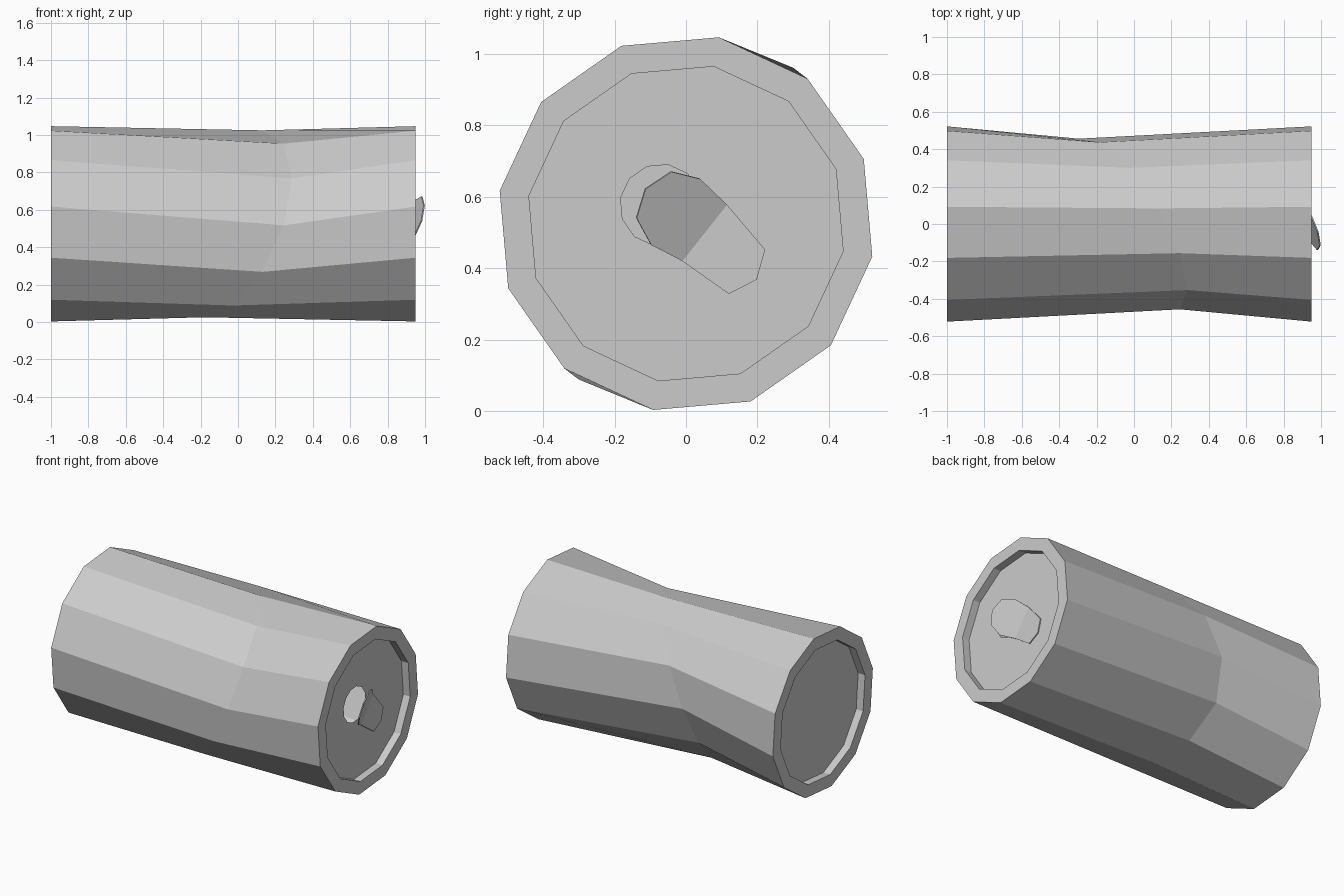
import bpy, bmesh
from math import radians, cos, sin
from mathutils import Vector

cube = bpy.data.objects.get("Cube")
if cube:
    bpy.data.objects.remove(cube, do_unlink=True)

metal = bpy.data.materials.new("grey_metal")
metal.use_nodes = True
grey = (0.6, 0.6, 0.6, 1)
metal.diffuse_color = grey
metal.node_tree.nodes["Principled BSDF"].inputs["Base Color"].default_value = grey

SIDES, START = 12, 20
AXIS_Z, RADIUS, INNER = 0.525, 0.53, 0.447
LEFT, RIGHT, DEPTH = 0.95, -1.0, 0.05
ANGLES = [radians(START + i * 360 / SIDES) for i in range(SIDES)]


def add_object(bm, name):
    mesh = bpy.data.meshes.new(name)
    bm.to_mesh(mesh)
    bm.free()
    mesh.materials.append(metal)
    obj = bpy.data.objects.new(name, mesh)
    bpy.context.collection.objects.link(obj)
    return obj


def ring(bm, x, r, y=0, z=AXIS_Z):
    return [bm.verts.new((x, y + r * cos(a), z + r * sin(a))) for a in ANGLES]


def waist_ring(bm):
    # Circle tilted across the can and twisted a few degrees
    tilt, twist, mid = radians(36), radians(55.5), (LEFT + RIGHT) / 2
    verts = []
    for a in ANGLES:
        t = a - radians(50)
        u, v = RADIUS * cos(t), RADIUS * cos(tilt) * sin(t)
        verts.append(bm.verts.new((mid + RADIUS * sin(tilt) * sin(t),
                                   u * cos(twist) - v * sin(twist),
                                   AXIS_Z + u * sin(twist) + v * cos(twist))))
    return verts


def bridge(bm, a, b):
    for i in range(SIDES):
        j = (i + 1) % SIDES
        bm.faces.new((a[i], a[j], b[j], b[i]))


# Dented body with a rim and recess at each end
bm = bmesh.new()
loops = [ring(bm, RIGHT + DEPTH, INNER), ring(bm, RIGHT, INNER), ring(bm, RIGHT, RADIUS),
         waist_ring(bm),
         ring(bm, LEFT, RADIUS), ring(bm, LEFT, INNER), ring(bm, LEFT - DEPTH, INNER)]
for a, b in zip(loops, loops[1:]):
    bridge(bm, a, b)
bm.faces.new(loops[0])
# Lid with a round drinking hole
hole = ring(bm, LEFT - DEPTH, 0.115, -0.07, 0.577)
bridge(bm, loops[-1], hole)
bmesh.ops.recalc_face_normals(bm, faces=bm.faces)
add_object(bm, "can_body")

# Pull tab: flat half on the lid, the other half bent up along the fold
bm = bmesh.new()
fold_a, fold_b = (0.115, 0.578), (-0.01, 0.42)
flat_half = [(0.12, 0.328), (0.198, 0.368), (0.222, 0.452)]
raised_half = [(0.04, 0.65), (-0.04, 0.67), (-0.113, 0.622), (-0.138, 0.54), (-0.097, 0.465)]
away = Vector((-0.784, 0.62))
BASE, SLOPE = LEFT - DEPTH + 0.008, 0.44


def tab_vert(p):
    rise = max(0, (Vector(p) - Vector(fold_a)).dot(away)) * SLOPE
    return bm.verts.new((BASE + rise, p[0], p[1]))


a, b = tab_vert(fold_a), tab_vert(fold_b)
bm.faces.new([b] + [tab_vert(p) for p in flat_half] + [a])
bm.faces.new([a] + [tab_vert(p) for p in raised_half] + [b])
tab = add_object(bm, "pull_tab")
solid = tab.modifiers.new("thickness", "SOLIDIFY")
solid.thickness = 0.007
solid.offset = -1
